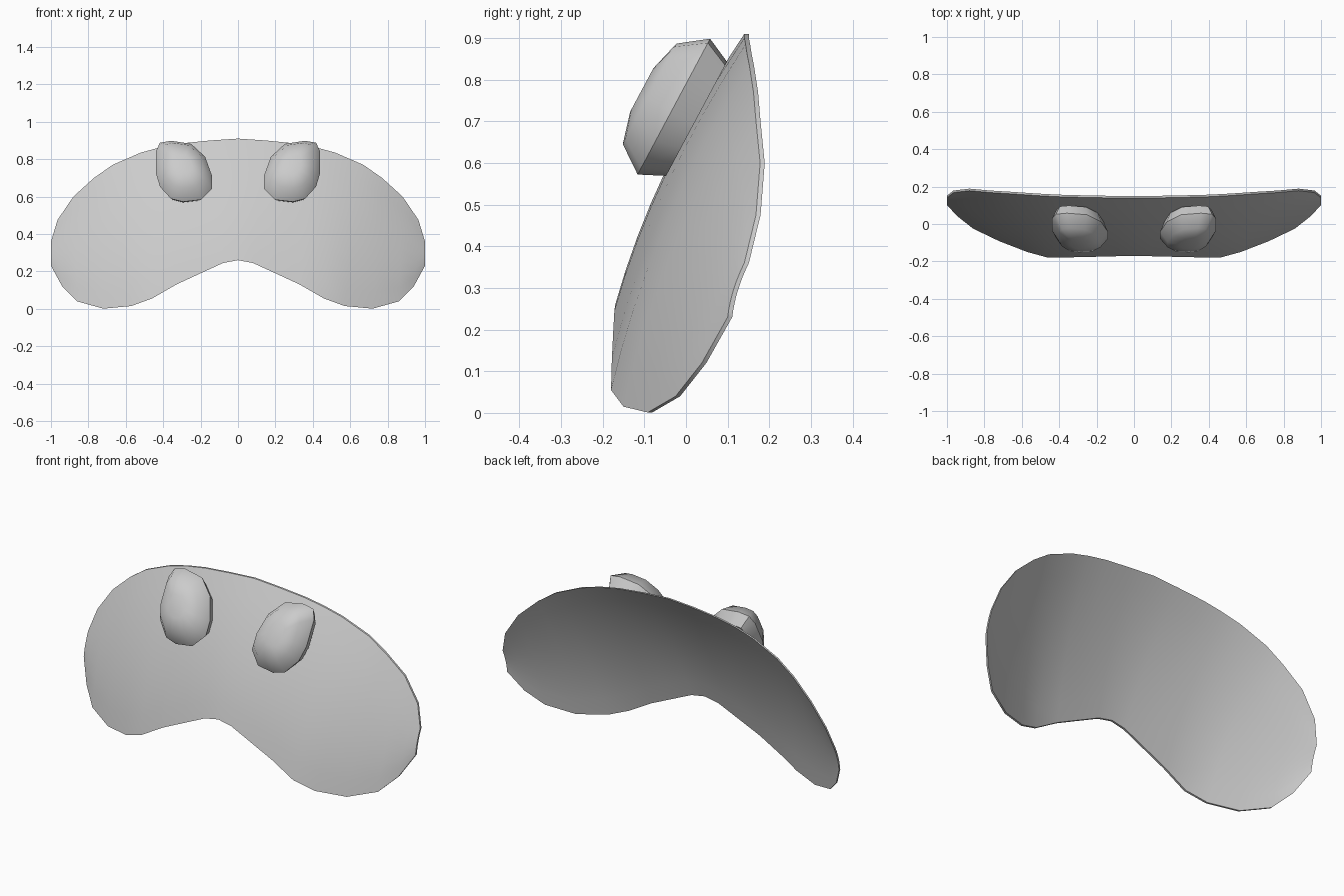
import bpy
from mathutils import Vector

if "Cube" in bpy.data.objects:
    bpy.data.objects.remove(bpy.data.objects["Cube"])

ROWS = 8


def make(name, verts, faces, angle):
    mesh = bpy.data.meshes.new(name)
    mesh.from_pydata(verts, [], faces)
    obj = bpy.data.objects.new(name, mesh)
    bpy.context.collection.objects.link(obj)
    bpy.context.view_layer.objects.active = obj
    for o in bpy.context.selected_objects:
        o.select_set(False)
    obj.select_set(True)
    # Consistent normals
    bpy.ops.object.mode_set(mode='EDIT')
    bpy.ops.mesh.select_all(action='SELECT')
    bpy.ops.mesh.normals_make_consistent(inside=False)
    bpy.ops.object.mode_set(mode='OBJECT')
    mirror = obj.modifiers.new("mirror", 'MIRROR')
    mirror.use_clip = True
    bpy.ops.object.modifier_apply(modifier="mirror")
    bpy.ops.object.shade_smooth_by_angle(angle=angle)
    return obj


# Curved shell: upper and lower rim of the right half (x, y, z)
top = [(0, .14, .91), (.15, .14, .90), (.3, .143, .885), (.41, .146, .865),
       (.52, .152, .835), (.67, .162, .77), (.77, .168, .70), (.88, .178, .60),
       (.965, .168, .475), (1, .14, .36)]
low = [(0, -.17, .26), (.08, -.172, .245), (.2, -.175, .19), (.33, -.178, .13),
       (.46, -.18, .055), (.57, -.15, .015), (.72, -.092, .001), (.86, -.025, .04),
       (.94, .038, .12), (1, .10, .23)]
n = len(top)
thick = .011
side = n * (ROWS + 1)
front, back = [], []
for a, b in zip(top, low):
    a, b = Vector(a), Vector(b)
    for r in range(ROWS + 1):
        t = r / ROWS
        p = a.lerp(b, t)
        p.y -= .045 * (a - b).length * 4 * t * (1 - t)
        front.append(p)
        back.append(p + Vector((0, thick, 0)))


def vid(c, r):
    return c * (ROWS + 1) + r


faces = []
for c in range(n - 1):
    for r in range(ROWS):
        q = (vid(c, r), vid(c, r + 1), vid(c + 1, r + 1), vid(c + 1, r))
        faces += [q, tuple(i + side for i in reversed(q))]
# Thin rim around the shell, open only at the mirror plane
rim = [vid(c, 0) for c in range(n)] + [vid(n - 1, r) for r in range(1, ROWS + 1)]
rim += [vid(c, ROWS) for c in range(n - 2, -1, -1)]
for i, j in zip(rim, rim[1:]):
    faces.append((i, j, j + side, i + side))
make("curved_shell", front + back, faces, .6)

# Pebble pads: front outline (x, z) swept through rings along the tilted normal
outline = [(.358, .898), (.417, .888), (.438, .845), (.438, .722), (.417, .652),
           (.358, .588), (.294, .572), (.198, .583), (.139, .642), (.139, .711),
           (.176, .813), (.251, .882)]
rings = [(0, .84), (.062, 1), (.128, .74), (.149, .32)]  # (depth, scale)
m = len(outline)
verts, faces = [], []
for d, s in rings:
    e = .311 + d
    for x, z in outline:
        u = .295 + (x - .295) * s
        t = .635 + ((z - .175) / .88 - .635) * s
        verts.append((u, .47 * t - .88 * e, .88 * t + .47 * e))
for k in range(len(rings) - 1):
    for i in range(m):
        j = (i + 1) % m
        faces.append((k * m + i, k * m + j, k * m + m + j, k * m + m + i))
faces += [tuple(range(m)), tuple(range((len(rings) - 1) * m, len(rings) * m))]
make("eye_pads", verts, faces, .85)
